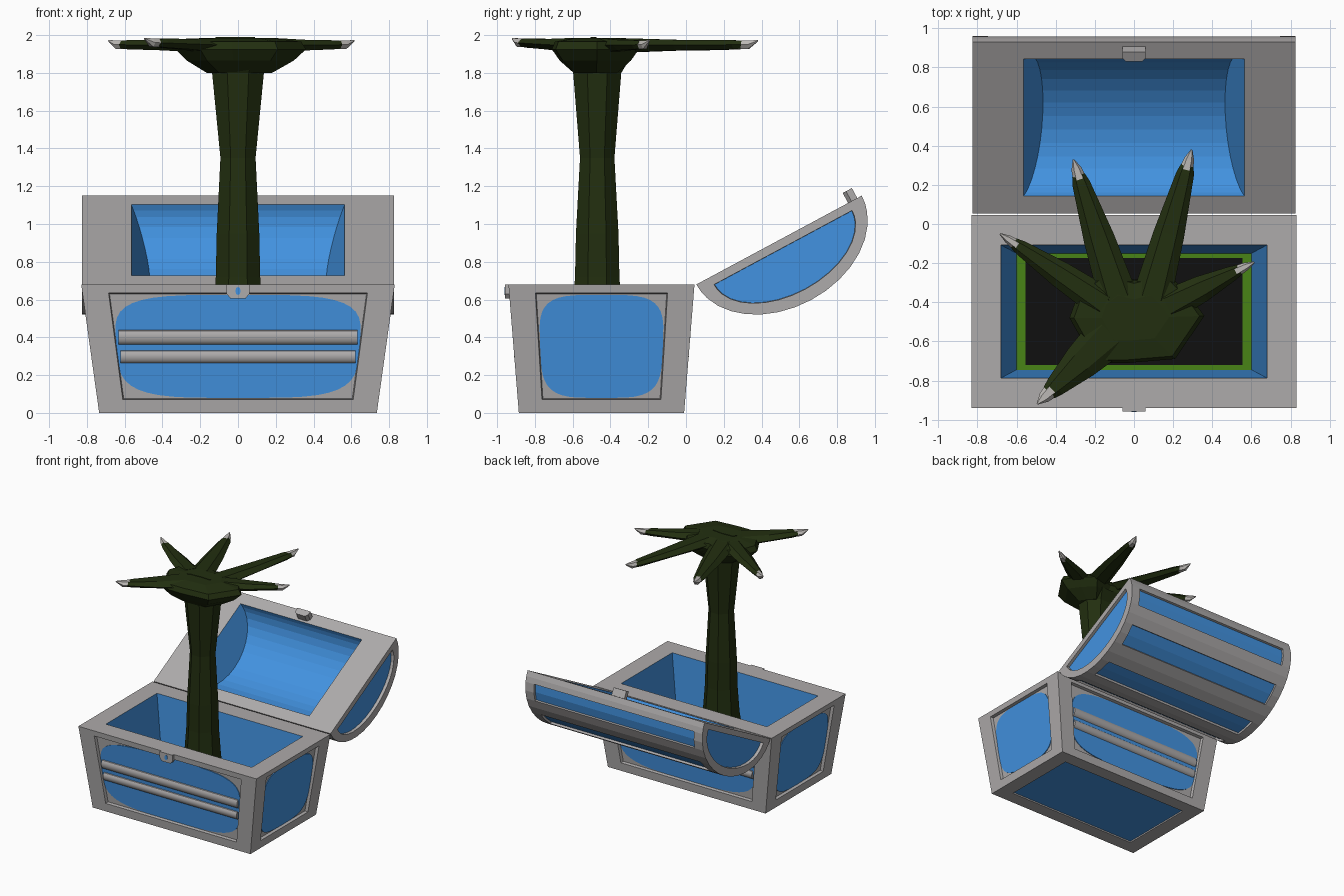
import bpy, bmesh, math
from mathutils import Vector as V

if "Cube" in bpy.data.objects:
    bpy.data.objects.remove(bpy.data.objects["Cube"])

def mat(name, c):
    m = bpy.data.materials.new(name)
    m.diffuse_color = (*c, 1)
    m.use_nodes = True
    m.node_tree.nodes["Principled BSDF"].inputs["Base Color"].default_value = m.diffuse_color
    return m
GRAY = mat("trim gray", (0.42, 0.405, 0.405))
BLUE = mat("panel blue", (0.055, 0.29, 0.75))
SKIN = mat("dark olive", (0.016, 0.028, 0.005))
GREEN = mat("bright green", (0.065, 0.23, 0.008))
BLACK = mat("pit black", (0.005, 0.005, 0.005))
CLAW = mat("claw gray", (0.50, 0.48, 0.46))

def build(name, faces, mats, smooth=False):
    """faces: list of (points, material index)"""
    bm = bmesh.new()
    for pts, mi in faces:
        f = bm.faces.new([bm.verts.new(p) for p in pts])
        f.material_index = mi
    bmesh.ops.remove_doubles(bm, verts=bm.verts, dist=1e-5)
    bmesh.ops.recalc_face_normals(bm, faces=bm.faces)
    me = bpy.data.meshes.new(name)
    bm.to_mesh(me)
    bm.free()
    for m in mats:
        me.materials.append(m)
    ob = bpy.data.objects.new(name, me)
    bpy.context.collection.objects.link(ob)
    if smooth:
        bpy.ops.object.select_all(action='DESELECT')
        ob.select_set(True)
        bpy.context.view_layer.objects.active = ob
        bpy.ops.object.shade_smooth_by_angle(angle=math.radians(35))
    return ob

def bridge(a, b, mi=0):
    n = len(a)
    return [([a[i], a[(i+1) % n], b[(i+1) % n], b[i]], mi) for i in range(n)]

def loft(name, rings, m, smooth=False):
    faces = [(rings[0], 0), (rings[-1], 0)]
    for a, b in zip(rings, rings[1:]):
        faces += bridge(a, b)
    return build(name, faces, [m], smooth)

# ---- chest body: tapered box with recessed panels and a hollow inside
H, CY = 0.68, -0.4475
def hx(z): return 0.735 + 0.095 * z / H
def hy(z): return 0.4375 + 0.055 * z / H
def rect(x, y, z): return [V((sx*x, CY + sy*y, z)) for sx, sy in ((-1, -1), (1, -1), (1, 1), (-1, 1))]
bot, top = rect(hx(0), hy(0), 0), rect(hx(H), hy(H), H)
DEP = 0.025
faces = []
for s in (-1, 1):
    fr = lambda a, z, d=0: V((a, CY + s*(hy(z) - d), z))
    sd = lambda a, z, d=0: V((s*(hx(z) - d), CY + a, z))
    for P, w0, w1, i0, i1 in ((fr, hx(0), hx(H), 0.61, 0.685), (sd, hy(0), hy(H), 0.315, 0.35)):
        outer = [P(-w0, 0), P(w0, 0), P(w1, H), P(-w1, H)]
        inner = [P(-i0, 0.07), P(i0, 0.07), P(i1, 0.635), P(-i1, 0.635)]
        deep = [P(-i0+.005, 0.075, DEP), P(i0-.005, 0.075, DEP), P(i1-.005, 0.63, DEP), P(-i1+.005, 0.63, DEP)]
        faces += bridge(outer, inner) + bridge(inner, deep) + [(deep, 0)]
under, under2 = rect(0.61, 0.325, 0), rect(0.61, 0.325, 0.012)
faces += bridge(bot, under) + bridge(under, under2) + [(under2, 1)]
mouth, floor, pit = rect(0.68, 0.34, H), rect(0.60, 0.2975, 0.1), rect(0.555, 0.273, 0.1)
faces += bridge(top, mouth) + bridge(mouth, floor, 1) + bridge(floor, pit, 2) + [(pit, 3)]
build("chest_body", faces, [GRAY, BLUE, GREEN, BLACK])

# ---- rounded blue panels and front/back slats
def sgnpow(v, e): return math.copysign(abs(v)**e, v)
def panel(name, P, w, h):
    rings = []
    for d in (DEP + 0.001, DEP - 0.006):
        r = []
        for i in range(40):
            t = 2*math.pi*i/40
            v = sgnpow(math.sin(t), 0.5)
            r.append(P(w*sgnpow(math.cos(t), 0.5)*(1 + 0.035*v), 0.352 + h*v, d))
        rings.append(r)
    loft(name, rings, BLUE)
for s, fn, sn in ((-1, "front", "left"), (1, "back", "right")):
    fr = lambda a, z, d=0: V((a, CY + s*(hy(z) - d), z))
    sd = lambda a, z, d=0: V((s*(hx(z) - d), CY + a, z))
    panel(fn + "_panel", fr, 0.645, 0.273)
    panel(sn + "_panel", sd, 0.325, 0.273)
    for k, (zc, r) in enumerate(((0.40, 0.04), (0.297, 0.036))):
        rings = [[fr(sx*(0.623 + 0.1*(zc - 0.3)), zc + r*math.cos(math.pi*i/6), DEP - 0.026*math.sin(math.pi*i/6))
                  for i in range(7)] for sx in (-1, 1)]
        loft(f"{fn}_slat_{k+1}", rings, GRAY, True)

# ---- open lid: half-ellipse shell in its own tilted frame
O, U, N = V((0, 0.4925, 0.915)), V((0, 0.881, 0.473)), V((0, 0.473, -0.881))
def L(x, u, n): return O + V((x, 0, 0)) + U*u + N*n
A, B, X = 0.497, 0.36, 0.825
edges = [0, 0.04] + [0.08 + 0.06*i for i in range(15)] + [0.96, 1]
def el(t, a, b, n0=0): return (a*math.cos(math.pi*t), n0 + b*math.sin(math.pi*t))
def lerp_pts(x, inset=0): return [L(x, *el(t, A - inset, B - inset)) for t in edges]
xs = [-X, -0.745, 0.745, X]
cols = [lerp_pts(x) for x in xs]
low = [lerp_pts(x, 0.018) for x in xs]
faces = []
last = len(edges) - 1
for j in range(last):
    band = (j - 2)//2 if 2 <= j < last - 2 else -1
    for c in range(3):
        blue = c == 1 and band >= 0 and band % 2 == 0
        if not blue:
            faces.append(([cols[c][j], cols[c+1][j], cols[c+1][j+1], cols[c][j+1]], 0))
            continue
        faces.append(([low[1][j], low[2][j], low[2][j+1], low[1][j+1]], 1))
        for q in (1, 2):
            faces.append(([cols[q][j], cols[q][j+1], low[q][j+1], low[q][j]], 0))
        e = j if j % 2 == 0 else j + 1
        faces.append(([cols[1][e], cols[2][e], low[2][e], low[1][e]], 0))
for s in (-1, 1):      # recessed end panels
    out = [L(s*X, *el(t, A, B)) for t in edges]
    inn = [L(s*X, *el(t, 0.415, 0.25, 0.045)) for t in edges]
    deep = [L(s*(X - 0.025), *el(t, 0.412, 0.247, 0.046)) for t in edges]
    faces += bridge(out, inn) + bridge(inn, deep) + [(deep, 1)]
# hollow with sloping end walls
hollow = [[L(s*(0.565 - 0.1*math.sin(math.pi*t)), *el(t, 0.397, 0.27)) for t in edges] for s in (-1, 1)]
faces += [(hollow[0], 1), (hollow[1], 1)]
faces += [([hollow[0][j], hollow[1][j], hollow[1][j+1], hollow[0][j+1]], 1) for j in range(last)]
for e in (0, last):
    faces.append(([c[e] for c in cols] + [hollow[1][e], hollow[0][e]], 0))
for h, c in ((0, 0), (1, 3)):
    faces.append(([cols[c][0], hollow[h][0], hollow[h][last], cols[c][last]], 0))
build("lid", faces, [GRAY, BLUE])

# ---- lid clasp and body lock
clasp = [(-.06, .47), (.06, .47), (.06, .435), (.04, .415), (-.04, .415), (-.06, .435)]
loft("lid_clasp", [[L(x, u, n) for x, u in clasp] for n in (0.005, -0.06)], GRAY)
plate = [(-.06, .68), (.06, .68), (.06, .63), (.04, .605), (-.04, .605), (-.06, .63)]
loft("lock_plate", [[V((x, y, z)) for x, z in plate] for y in (-0.92, -0.958)], GRAY)
loft("keyhole", [[V((.014*math.cos(i*math.pi/4), y, .645 + .022*math.sin(i*math.pi/4))) for i in range(8)]
                 for y in (-0.957, -0.96)], BLUE)

# ---- arm rising from the pit
def oval(z, rx, ry, cy=-0.47, n=8):
    return [V((rx*math.cos((i + .5)*2*math.pi/n)*1.06, cy + ry*math.sin((i + .5)*2*math.pi/n)*1.06, z)) for i in range(n)]
loft("arm", [oval(*a) for a in ((.1, .2, .19), (.5, .135, .135), (.72, .12, .12), (.95, .115, .115), (1.35, .095, .093),
                                (1.8, .14, .13), (1.88, .2, .18))], SKIN)

# ---- palm
outline = [(-.33, -.48), (-.28, -.34), (-.16, -.25), (0, -.29), (.17, -.25), (.28, -.36), (.36, -.47), (.21, -.69),
           (-.03, -.71), (-.2, -.71)]
def palm(k, z): return [V((x*k, -0.48 + (y + 0.48)*k, z)) for x, y in outline]
loft("palm", [palm(.5, 1.8), palm(.82, 1.865), palm(1, 1.925), palm(.93, 1.965), palm(.5, 1.985)], SKIN)
# crease in the upturned palm
crease = [(-.12, -.505), (-.1, -.48), (0, -.475), (.09, -.485), (.085, -.495), (0, -.49), (-.09, -.495)]
loft("palm_crease", [[V((x, y, z)) for x, y in crease] for z in (1.98, 1.989)], SKIN)

# ---- fingers and claws: flattened tapering six-sided tubes
def tube(name, path, m):
    d = (path[-1][0] - path[0][0]).to_2d().normalized()
    side = V((-d.y, d.x, 0))
    rings = [[p + side*(w*math.cos(i*math.pi/3)) + V((0, 0, h*1.15*math.sin(i*math.pi/3))) for i in range(6)]
             for p, w, h in path]
    loft(name, rings, m)
for name, base, tip, w0, w1, zt in (("left_finger", (-.08, -.38), (-.31, .33), .10, .042, 1.945),
                                ("right_finger", (.09, -.38), (.295, .38), .10, .042, 1.95),
                                ("right_outer_finger", (.17, -.42), (.615, -.195), .085, .035, 1.95),
                                ("left_outer_finger", (-.15, -.41), (-.685, -.05), .085, .035, 1.95),
                                ("thumb", (-.12, -.56), (-.495, -.92), .12, .05, 1.962)):
    a, t = V((*base, 1.945)), V((*tip, zt))
    d = (t - a).normalized()
    e = t - d*0.10
    tube(name, [(a, w0, .04), (a.lerp(e, .5), (w0 + w1)/2 + .008, .028), (e - d*.03, w1 + .004, .024), (e + d*.015, w1*.8, .02)], SKIN)
    lift = V((0, 0, 0.022))
    tube(name + "_claw", [(e - d*.01, w1*.86, .022), (e + d*.05, w1*.62, .022), (t + lift*.9, .004, .004)], CLAW)
